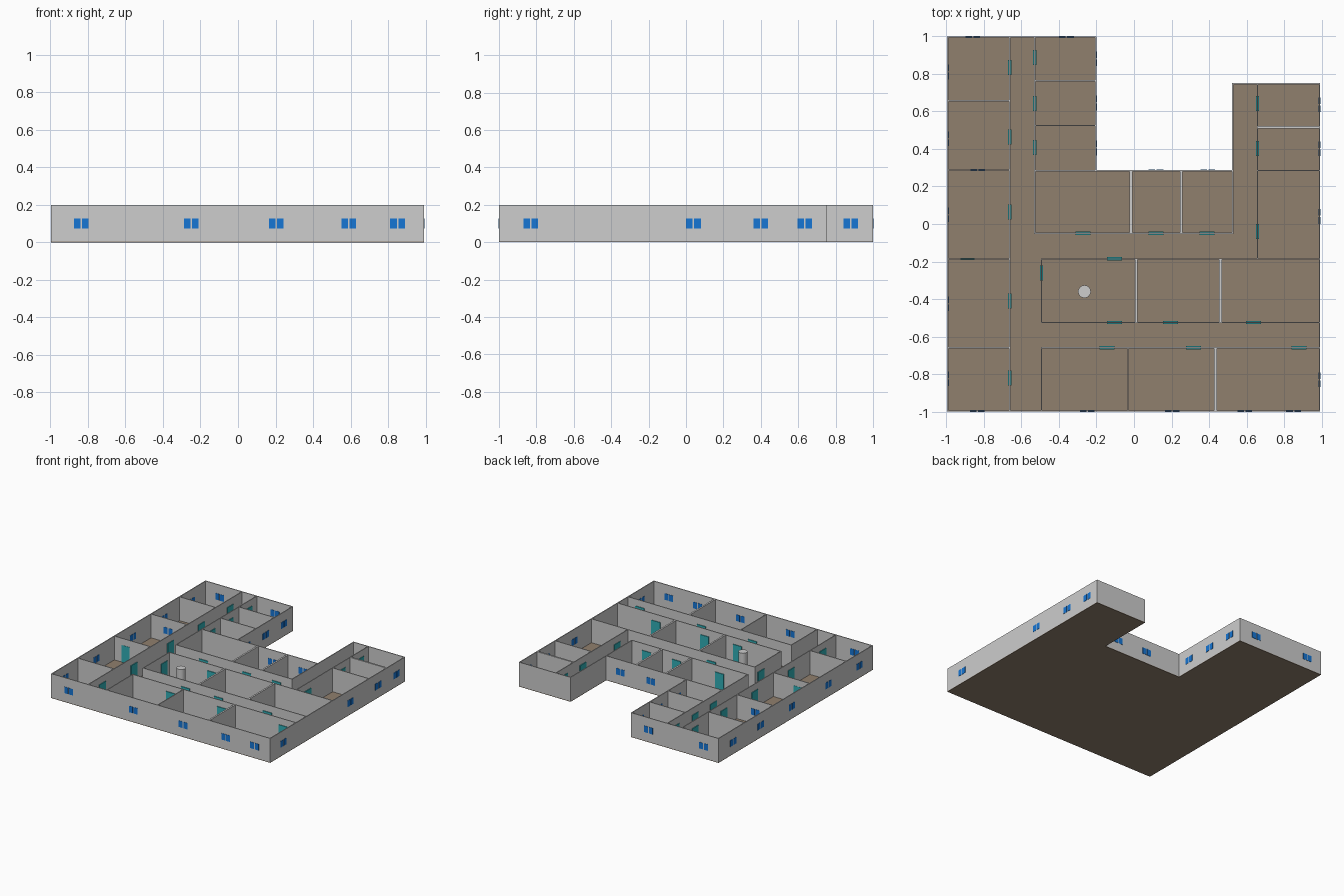
import bpy

if "Cube" in bpy.data.objects:
    bpy.data.objects.remove(bpy.data.objects["Cube"])

# Overall sizes
H = 0.2          # wall height
FLOOR = 0.005    # slab thickness
T = 0.007        # thin wall
T2 = 0.014       # thick partition
X0, X1, Y0, Y1 = -0.995, 0.992, -1.0, 1.0


def mat(name, rgb):
    m = bpy.data.materials.new(name)
    m.diffuse_color = (*rgb, 1)
    m.use_nodes = True
    m.node_tree.nodes["Principled BSDF"].inputs["Base Color"].default_value = m.diffuse_color
    return m


WALL = mat("wall grey", (0.61, 0.61, 0.61))
BROWN = mat("floor brown", (0.28, 0.215, 0.155))
BLUE = mat("window blue", (0.008, 0.18, 0.66))
TEAL = mat("door teal", (0.03, 0.43, 0.47))


def mesh_object(name, verts, faces, material):
    me = bpy.data.meshes.new(name)
    me.from_pydata(verts, [], faces)
    me.materials.append(material)
    ob = bpy.data.objects.new(name, me)
    bpy.context.collection.objects.link(ob)
    return ob


def box(name, xs, ys, zs, material):
    verts = [(x, y, z) for x in xs for y in ys for z in zs]
    faces = [(0, 1, 3, 2), (4, 6, 7, 5), (0, 4, 5, 1),
             (2, 3, 7, 6), (0, 2, 6, 4), (1, 5, 7, 3)]
    return mesh_object(name, verts, faces, material)


def slab(name, axis, at, a, b, thick, z0, z1, material):
    """Upright panel on the line x=at or y=at, running from a to b."""
    across, along = (at - thick / 2, at + thick / 2), (a, b)
    xs, ys = (across, along) if axis == 'x' else (along, across)
    return box(name, xs, ys, (z0, z1), material)


def wall(name, axis, at, a, b, thick=T):
    slab(name, axis, at, a - T / 2, b + T / 2, thick, FLOOR, H, WALL)


def doors(axis, at, centres):
    for c in centres:
        slab("door", axis, at, c - 0.04, c + 0.04, 0.018, FLOOR, 0.145, TEAL)


def windows(axis, at, centres):
    for c in centres:
        for s in (-1, 1):
            m = c + s * 0.0215
            slab("window_pane", axis, at, m - 0.0175, m + 0.0175,
                 T + 0.004, 0.074, 0.126, BLUE)


# Floor slab following the U-shaped outline
outline = [(X0, Y0), (X1, Y0), (X1, 0.75), (0.522, 0.75),
           (0.522, 0.288), (-0.2, 0.288), (-0.2, Y1), (X0, Y1)]
n = len(outline)
mesh_object("floor",
            [(x, y, z) for z in (0, FLOOR) for x, y in outline],
            [tuple(reversed(range(n))), tuple(range(n, 2 * n))] +
            [(i, (i + 1) % n, n + (i + 1) % n, n + i) for i in range(n)],
            BROWN)

# Wall centre lines, inset so outer faces meet the floor edge
h = T / 2
L, R, F, B = X0 + h, X1 - h, Y0 + h, Y1 - h
WING_R, COURT, INNER_L, WING_B = -0.2 - h, 0.288 - h, 0.522 + h, 0.75 - h

# Outer walls
wall("left_outer_wall", 'x', L, F, B)
wall("front_outer_wall", 'y', F, L, R)
wall("right_outer_wall", 'x', R, F, WING_B)
wall("left_wing_back_wall", 'y', B, L, WING_R)
wall("right_wing_back_wall", 'y', WING_B, INNER_L, R)
wall("left_wing_court_wall", 'x', WING_R, COURT, B)
wall("court_wall", 'y', COURT, -0.528, INNER_L)
wall("right_wing_court_wall", 'x', INNER_L, -0.05, WING_B)

# Left rooms along the corridor
wall("left_corridor_wall", 'x', -0.662, F, B)
for y in (0.657, 0.288, -0.186, -0.66):
    wall("left_room_partition", 'y', y, L, -0.662)

# Left wing rooms
wall("left_wing_corridor_wall", 'x', -0.528, -0.05, B)
for y in (0.763, 0.525):
    wall("left_wing_partition", 'y', y, -0.528, WING_R)

# Rooms behind the court wall
wall("court_room_front_wall", 'y', -0.05, -0.528, INNER_L)
for x in (-0.016, 0.252):
    wall("court_room_partition", 'x', x, -0.05, COURT, T2)

# Right wing rooms
wall("right_wing_corridor_wall", 'x', 0.658, -0.186, WING_B)
wall("right_wing_partition", 'y', 0.515, 0.658, R, T2)
wall("right_wing_partition", 'y', 0.285, 0.658, R)

# Middle block
wall("middle_back_wall", 'y', -0.186, -0.493, R)
wall("middle_front_wall", 'y', -0.525, -0.493, R)
wall("middle_left_wall", 'x', -0.493, -0.525, -0.186)
for x in (0.011, 0.461):
    wall("middle_partition", 'x', x, -0.525, -0.186, T2)

# Front block
wall("front_block_back_wall", 'y', -0.66, -0.493, R)
wall("front_block_partition", 'x', -0.493, F, -0.66)
wall("front_block_partition", 'x', -0.032, F, -0.66)
wall("front_block_partition", 'x', 0.434, F, -0.66, T2)

# Doors
doors('x', -0.662, (0.835, 0.463, 0.063, -0.41, -0.82))
doors('x', -0.528, (0.888, 0.643, 0.408))
doors('x', 0.658, (0.643, 0.403, -0.04))
doors('x', -0.493, (-0.26,))
doors('y', -0.05, (-0.273, 0.117, 0.388))
doors('y', -0.186, (-0.104,))
doors('y', -0.525, (-0.104, 0.195, 0.637))
doors('y', -0.66, (-0.145, 0.317, 0.878))
slab("thin_door", 'y', -0.186, -0.925, -0.85, T + 0.004, FLOOR, 0.145, TEAL)

# Windows
windows('y', F, (-0.835, -0.25, 0.203, 0.59, 0.85))
windows('x', R, (-0.83, 0.04, 0.4, 0.635))
windows('x', L, (0.81, 0.455, 0.05, -0.425, -0.824))
windows('y', B, (-0.86, -0.36))
windows('x', WING_R, (0.88, 0.645, 0.405))
windows('y', COURT, (0.117, 0.393))
windows('y', 0.288, (-0.833,))

# Round column in the middle block
bpy.ops.mesh.primitive_cylinder_add(vertices=32, radius=0.034, depth=H - FLOOR,
                                    location=(-0.264, -0.36, (H + FLOOR) / 2))
column = bpy.context.object
column.name = "column"
column.data.materials.append(WALL)
bpy.ops.object.shade_smooth_by_angle()
